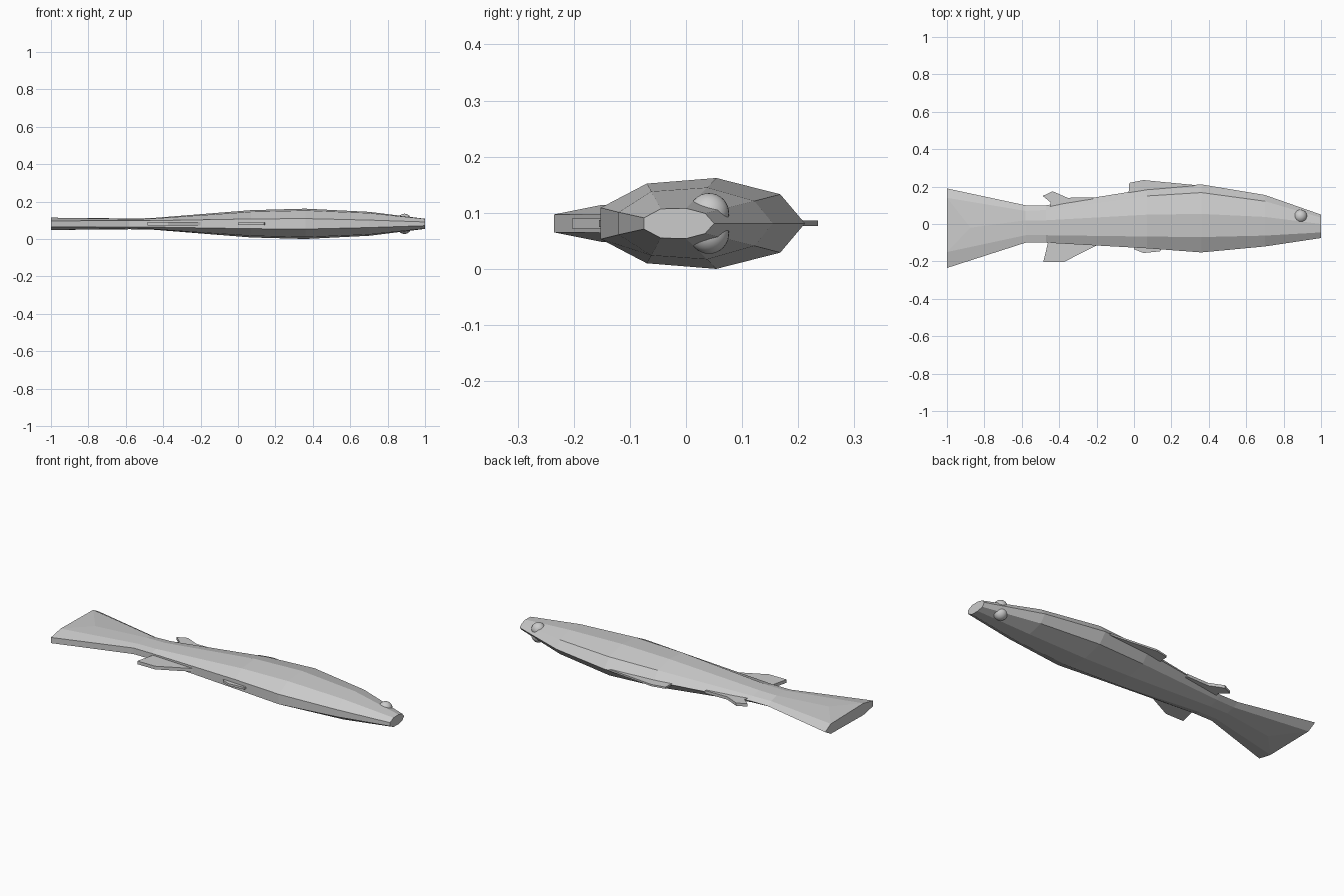
import bpy, bmesh, math

cube = bpy.data.objects.get("Cube")
if cube:
    bpy.data.objects.remove(cube)

MID = 0.081  # height of the symmetry plane

grey = bpy.data.materials.new("plain_grey")
grey.use_nodes = True
COLOUR = (0.6, 0.6, 0.6, 1)
grey.diffuse_color = COLOUR
grey.node_tree.nodes["Principled BSDF"].inputs["Base Color"].default_value = COLOUR


def finish(bm, name):
    mesh = bpy.data.meshes.new(name)
    bm.to_mesh(mesh)
    bm.free()
    mesh.materials.append(grey)
    obj = bpy.data.objects.new(name, mesh)
    bpy.context.collection.objects.link(obj)
    return obj


# Body stations: x, y from back to belly, half thickness at the same points
STATIONS = [
    (-1.00, (0.19, 0.14, -0.02, -0.15, -0.235), (0, 0.028, 0.031, 0.033, 0.016)),
    (-0.58, (0.10, 0.07, 0.02, -0.06, -0.10), (0, 0.017, 0.029, 0.026, 0.017)),
    (-0.47, (0.10, 0.075, 0.02, -0.06, -0.10), (0, 0.018, 0.030, 0.027, 0.017)),
    (0.07, (0.187, 0.15, 0.05, -0.067, -0.13), (0, 0.047, 0.073, 0.064, 0.026)),
    (0.36, (0.212, 0.168, 0.054, -0.07, -0.152), (0, 0.052, 0.081, 0.071, 0.028)),
    (0.70, (0.155, 0.122, 0.038, -0.062, -0.12), (0, 0.040, 0.064, 0.057, 0.020)),
    (1.00, (0.05, 0.034, 0.0, -0.045, -0.075), (0, 0.018, 0.027, 0.026, 0.010)),
]

bm = bmesh.new()
rings = []
for x, ys, hs in STATIONS:
    pts = [(x, y, MID + h) for y, h in zip(ys, hs)]
    pts += [(x, y, MID - h) for y, h in list(zip(ys, hs))[:0:-1]]
    rings.append([bm.verts.new(p) for p in pts])
for a, b in zip(rings, rings[1:]):
    for i in range(9):
        j = (i + 1) % 9
        bm.faces.new((a[i], a[j], b[j], b[i]))
bm.faces.new(rings[-1])

# Fork the tail: pull the middle pair forward and close the end
t = rings[0]
for i in (2, 7):
    t[i].co.x = -0.875
bm.normal_update()
for ids in ((0, 8, 1), (1, 8, 6, 3), (3, 6, 5, 4)):
    bm.faces.new([t[i] for i in ids])
bmesh.ops.recalc_face_normals(bm, faces=bm.faces)
# Thin webs inside the fork
for ids, up in (((1, 2, 3), -1), ((8, 7, 6), 1)):
    f = bm.faces.new([t[i] for i in ids])
    f.normal_update()
    if f.normal.z * up < 0:
        f.normal_flip()
finish(bm, "body_and_tail")


# Flat fins, outlined in plan and given a thickness
def fin(name, outline, half):
    bm = bmesh.new()
    face = bm.faces.new([bm.verts.new((x, y, MID - half)) for x, y in outline])
    ext = bmesh.ops.extrude_face_region(bm, geom=[face])
    top = [g for g in ext["geom"] if isinstance(g, bmesh.types.BMVert)]
    bmesh.ops.translate(bm, vec=(0, 0, 2 * half), verts=top)
    bmesh.ops.recalc_face_normals(bm, faces=bm.faces)
    finish(bm, name)


fin("dorsal_fin", [(-0.03, 0.15), (-0.025, 0.22), (0.05, 0.235), (0.16, 0.224),
                   (0.33, 0.208), (0.2, 0.17)], 0.005)
fin("rear_dorsal_fin", [(-0.45, 0.08), (-0.445, 0.115), (-0.488, 0.15), (-0.435, 0.175),
                        (-0.355, 0.14), (-0.22, 0.143), (-0.22, 0.11)], 0.008)
fin("anal_fin", [(-0.46, -0.08), (-0.46, -0.1), (-0.485, -0.203), (-0.375, -0.203),
                 (-0.2, -0.115), (-0.2, -0.09)], 0.009)
fin("pelvic_fin", [(0.0, -0.11), (0.0, -0.135), (0.05, -0.155), (0.14, -0.146),
                   (0.15, -0.12)], 0.006)

# Eyes, one on each flank
for name, side in (("upper_eye", 1), ("lower_eye", -1)):
    bm = bmesh.new()
    bmesh.ops.create_uvsphere(bm, u_segments=24, v_segments=16, radius=0.036)
    bmesh.ops.translate(bm, vec=(0.89, 0.041, MID + side * 0.018), verts=bm.verts)
    for f in bm.faces:
        f.smooth = True
    finish(bm, name)
